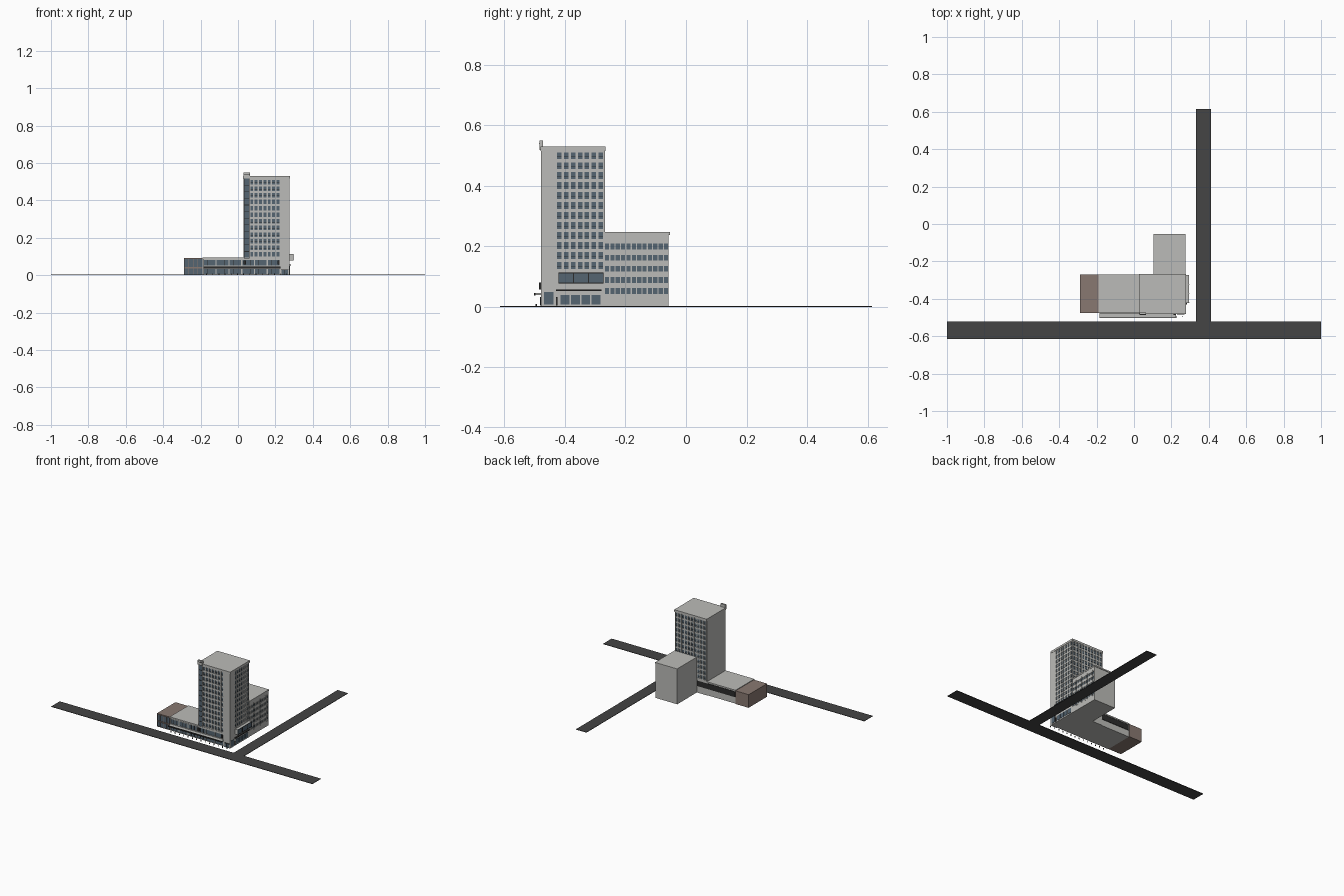
import bpy


def material(name, r, g, b):
    m = bpy.data.materials.new(name)
    m.diffuse_color = (r, g, b, 1)
    return m


WALL = material("pale grey concrete", 0.50, 0.50, 0.48)
GLASS = material("blue grey glass", 0.09, 0.13, 0.165)
DARK = material("dark metal", 0.025, 0.025, 0.025)
ROAD = material("asphalt", 0.058, 0.058, 0.058)
BROWN = material("brown cladding", 0.25, 0.19, 0.165)


def boxes(name, mat, items):
    """One object from boxes given as (x0, x1, y0, y1, z0, z1)."""
    verts, faces = [], []
    for x0, x1, y0, y1, z0, z1 in items:
        n = len(verts)
        verts += [(x, y, z) for z in (z0, z1)
                  for x, y in ((x0, y0), (x1, y0), (x1, y1), (x0, y1))]
        faces += [[n + i for i in f] for f in
                  ((3, 2, 1, 0), (4, 5, 6, 7), (0, 1, 5, 4),
                   (1, 2, 6, 5), (2, 3, 7, 6), (3, 0, 4, 7))]
    me = bpy.data.meshes.new(name)
    me.from_pydata(verts, [], faces)
    me.materials.append(mat)
    ob = bpy.data.objects.new(name, me)
    bpy.context.collection.objects.link(ob)
    return ob


def on_wall(side, plane, u0, u1, z0, z1, d0, d1):
    """Box lying on a wall, between distances d0 and d1 outside its plane."""
    s = -1 if side == "front" else 1
    a, b = sorted((plane + s * d0, plane + s * d1))
    return (a, b, u0, u1, z0, z1) if side == "right" else (u0, u1, a, b, z0, z1)


def windows(name, side, plane, u0, u1, z0, z1, cols, rows, pier, band,
            frame=WALL, depth=0.005, transom=False):
    """Glass sheet behind a projecting grid of piers and bands."""
    boxes(name + "_glass", GLASS, [on_wall(side, plane, u0, u1, z0, z1, -0.001, 0.001)])
    du, dz = (u1 - u0) / cols, (z1 - z0) / rows
    grid = []
    for i in range(cols + 1):
        u = u0 + i * du
        grid.append(on_wall(side, plane, max(u0, u - pier / 2), min(u1, u + pier / 2),
                            z0, z1, 0, depth))
    for j in range(rows + 1):
        z = z0 + j * dz
        grid.append(on_wall(side, plane, u0, u1, max(z0, z - band / 2),
                            min(z1, z + band / 2), 0, depth - 0.001))
    boxes(name + "_grid", frame, grid)
    if transom:
        boxes(name + "_transoms", DARK,
              [on_wall(side, plane, u0, u1, z0 + (j + 0.36) * dz,
                       z0 + (j + 0.36) * dz + 0.0018, 0, 0.002) for j in range(rows)])


# Roads
boxes("main_road", ROAD, [(-1, 1, -0.615, -0.522, 0, 0.003)])
boxes("side_road", ROAD, [(0.332, 0.412, -0.522, 0.615, 0, 0.003)])

# Tower body, corner pier and roof slab
boxes("tower_body", WALL, [(0.03, 0.270, -0.473, -0.272, 0, 0.516)])
boxes("tower_corner_pier", WALL, [(0.225, 0.275, -0.479, -0.43, 0, 0.516)])
boxes("tower_roof_slab", WALL, [(0.028, 0.277, -0.480, -0.266, 0.516, 0.53)])
windows("tower_front", "front", -0.473, 0.062, 0.225, 0.095, 0.516, 7, 12,
        0.008, 0.011, transom=True)
windows("tower_right", "right", 0.270, -0.43, -0.270, 0.12, 0.516, 7, 12,
        0.008, 0.010, transom=True)
windows("tower_back", "back", -0.272, 0.032, 0.272, 0.10, 0.516, 10, 12,
        0.008, 0.010, transom=True)

# Stairwell glazing strip and rooftop sign box
boxes("stair_glazing", GLASS, [(0.034, 0.061, -0.477, -0.472, 0.09, 0.516)])
boxes("stair_glazing_bars", DARK,
      [(0.034, 0.061, -0.479, -0.474, 0.09 + i * 0.0355, 0.093 + i * 0.0355)
       for i in range(12)] +
      [(x, x + 0.0025, -0.479, -0.474, 0.09, 0.516) for x in (0.0325, 0.0595)])
boxes("rooftop_box", WALL, [(0.03, 0.065, -0.484, -0.472, 0.518, 0.55)])
boxes("rooftop_box_trim", DARK, [(0.031, 0.064, -0.4855, -0.484, 0.538, 0.541)])

# Rear wing
boxes("wing_body", WALL, [(0.107, 0.269, -0.272, -0.057, 0, 0.238)])
boxes("wing_roof_slab", WALL, [(0.105, 0.275, -0.268, -0.053, 0.238, 0.247)])
boxes("wing_side_wall", WALL, [(0.268, 0.273, -0.27, -0.057, 0, 0.034),
                               (0.268, 0.273, -0.27, -0.057, 0.217, 0.239)])
windows("wing_right", "right", 0.269, -0.27, -0.057, 0.034, 0.218, 12, 5, 0.004, 0.018)

# Low podium with window strips
boxes("podium_body", WALL, [(-0.19, 0.225, -0.470, -0.275, 0, 0.086)])
boxes("podium_roof", WALL, [(-0.19, 0.031, -0.476, -0.271, 0.086, 0.095),
                            (0.031, 0.225, -0.479, -0.47, 0.084, 0.095)])
windows("podium_upper", "front", -0.474, -0.185, 0.225, 0.048, 0.086, 6, 1, 0.006, 0.008)
windows("podium_lower", "front", -0.474, -0.185, 0.225, 0.003, 0.036, 6, 1, 0.006, 0.006)
boxes("podium_mullions", DARK,
      [(-0.185 + i * 0.0228 - 0.0007, -0.185 + i * 0.0228 + 0.0007, -0.4765, -0.473, a, b)
       for i in range(1, 18) for a, b in ((0.05, 0.083), (0.005, 0.034))])
boxes("podium_back_strip", DARK, [(-0.185, 0.106, -0.276, -0.272, 0.045, 0.083)])

# Brown end block with glazed front
boxes("brown_block", BROWN, [(-0.29, -0.189, -0.472, -0.271, 0, 0.091)])
windows("brown_upper", "front", -0.472, -0.288, -0.19, 0.043, 0.088, 4, 1,
        0.002, 0.004, frame=BROWN)
windows("brown_lower", "front", -0.472, -0.288, -0.19, 0.003, 0.038, 4, 1,
        0.002, 0.003, frame=BROWN)

# Front canopy with fascia and small bollards
boxes("front_canopy", WALL, [(-0.184, 0.225, -0.499, -0.472, 0.040, 0.046)])
boxes("canopy_fascia", DARK, [(-0.185, 0.226, -0.502, -0.498, 0.037, 0.046)])
boxes("bollards", DARK, [(x, x + 0.004, -0.497, -0.493, 0, 0.010)
                         for x in [-0.17 + i * 0.033 for i in range(14)]])
boxes("wall_signs", DARK, [(x, x + 0.012, -0.486, -0.478, 0.058, 0.08)
                           for x in (0.03, 0.21)])

# Glazed bay and awning on the right side
boxes("side_bay", WALL, [(0.268, 0.293, -0.422, -0.272, 0.078, 0.113)])
windows("side_bay_window", "right", 0.293, -0.422, -0.272, 0.078, 0.113, 3, 1,
        0.003, 0.004, frame=DARK, depth=0.003)
boxes("side_awning", DARK, [(0.268, 0.284, -0.43, -0.28, 0.053, 0.057)])
boxes("side_lower_wall", WALL, [(0.268, 0.274, -0.43, -0.27, 0, 0.12)])
boxes("shop_windows", GLASS,
      [(0.273, 0.276, -0.414 + i * 0.034, -0.385 + i * 0.034, 0.008, 0.040)
       for i in range(4)])
boxes("corner_shop_glass", GLASS, [(0.274, 0.277, -0.470, -0.438, 0.008, 0.05),
                                   (0.232, 0.268, -0.481, -0.478, 0.004, 0.03)])
boxes("corner_shop_frame", DARK, [(0.274, 0.279, -0.43, -0.424, 0.004, 0.032),
                                  (0.230, 0.270, -0.483, -0.478, 0.028, 0.032),
                                  (0.249, 0.251, -0.483, -0.478, 0.004, 0.03)])
